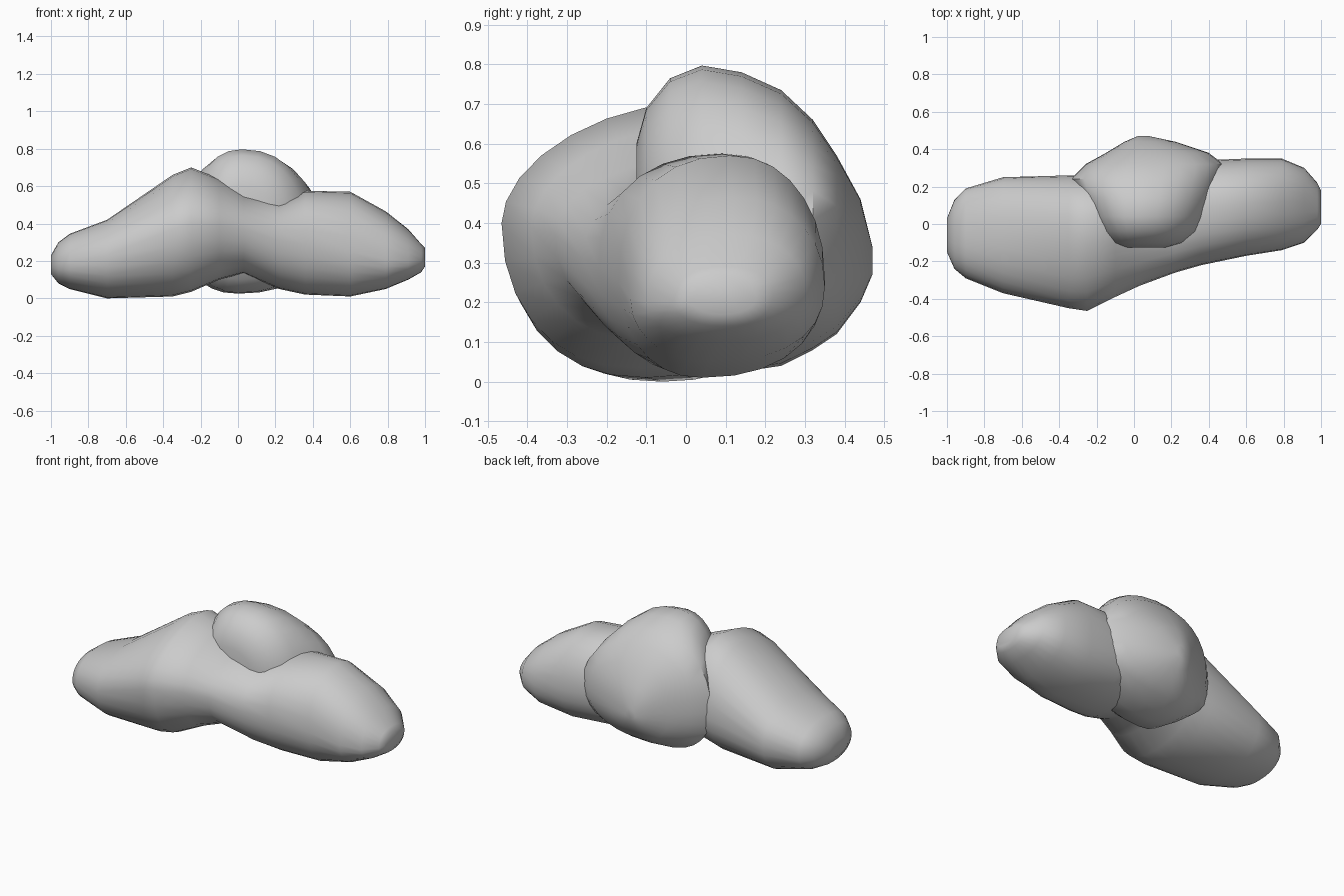
import bpy, bmesh, math

N = 28  # points around each section


def loft(name, sections, along_x, ridge):
    """Skin rounded sections: (s, u0, u1, w0, w1, u_top, u_bottom, w_side0, w_side1)."""
    bm = bmesh.new()
    rings = []
    for s, u0, u1, w0, w1, ut, ub, ws0, ws1 in sections:
        # the upper front flattens into a slope around the ridge
        slope = .9 + ridge * max(0, 1 - abs(s + .2) / .45)
        ring = []
        for i in range(N):
            a = 2 * math.pi * i / N
            c, d = math.cos(a), math.sin(a)
            p = slope if d > 1e-6 and c < 0 else .9
            cu = math.copysign(abs(c) ** p, c)
            cw = math.copysign(abs(d) ** p, d)
            um = ut if d >= 0 else ub
            wm = ws1 if c >= 0 else ws0
            # blend the quadrant centres so neighbouring arcs meet
            t = c * c
            mid_u = um * (1 - t) + (ut + ub) / 2 * t
            mid_w = wm * t + (ws0 + ws1) / 2 * (1 - t)
            u = mid_u + cu * ((u1 - mid_u) if c >= 0 else (mid_u - u0))
            w = mid_w + cw * ((w1 - mid_w) if d >= 0 else (mid_w - w0))
            ring.append(bm.verts.new((s, u, w) if along_x else (u, s, w)))
        rings.append(ring)
    for r0, r1 in zip(rings, rings[1:]):
        for i in range(N):
            j = (i + 1) % N
            bm.faces.new((r0[i], r0[j], r1[j], r1[i]))
    bm.faces.new(rings[0])
    bm.faces.new(rings[-1])
    bmesh.ops.recalc_face_normals(bm, faces=bm.faces)
    mesh = bpy.data.meshes.new(name)
    bm.to_mesh(mesh)
    bm.free()
    ob = bpy.data.objects.new(name, mesh)
    bpy.context.collection.objects.link(ob)
    bpy.context.view_layer.objects.active = ob
    ob.select_set(True)
    bpy.ops.object.shade_smooth_by_angle(angle=math.radians(50))
    ob.select_set(False)


# Long bent rock running left to right
loft("long_rock", [
    (-1.00, -.15, .03, .13, .23, -.05, -.05, .18, .18),
    (-.96, -.24, .13, .08, .30, -.06, -.06, .18, .19),
    (-.90, -.29, .19, .05, .345, -.06, -.06, .19, .20),
    (-.70, -.37, .25, .00, .42, -.05, -.06, .23, .22),
    (-.35, -.45, .26, .01, .66, -.03, -.10, .37, .29),
    (-.25, -.465, .26, .035, .70, -.02, -.12, .40, .32),
    (-.10, -.39, .26, .10, .64, -.02, -.08, .39, .33),
    (.03, -.33, .27, .135, .56, .00, -.02, .37, .32),
    (.22, -.26, .32, .05, .52, .05, .02, .31, .29),
    (.36, -.22, .34, .02, .575, .09, .03, .29, .28),
    (.60, -.17, .35, .01, .57, .11, .04, .25, .26),
    (.79, -.14, .35, .05, .465, .12, .06, .21, .24),
    (.91, -.10, .30, .10, .37, .12, .08, .20, .23),
    (.98, -.03, .22, .14, .29, .10, .09, .20, .22),
    (1.00, .00, .18, .17, .27, .09, .09, .21, .22),
], True, .25)

# Tall boulder leaning on the back
loft("back_boulder", [
    (-.125, -.08, .17, .36, .60, .02, .02, .50, .48),
    (-.10, -.15, .26, .22, .69, .02, .02, .46, .44),
    (-.04, -.20, .35, .10, .765, .02, .01, .40, .38),
    (.04, -.25, .40, .03, .797, .02, .00, .36, .34),
    (.14, -.30, .44, .025, .78, .03, .00, .34, .32),
    (.24, -.34, .47, .04, .735, .04, .00, .33, .31),
    (.32, -.26, .48, .08, .66, .05, .02, .33, .32),
    (.38, -.15, .40, .12, .57, .06, .04, .33, .33),
    (.44, -.05, .22, .20, .46, .06, .05, .32, .32),
    (.47, .02, .08, .27, .34, .05, .05, .30, .30),
], False, 0)
